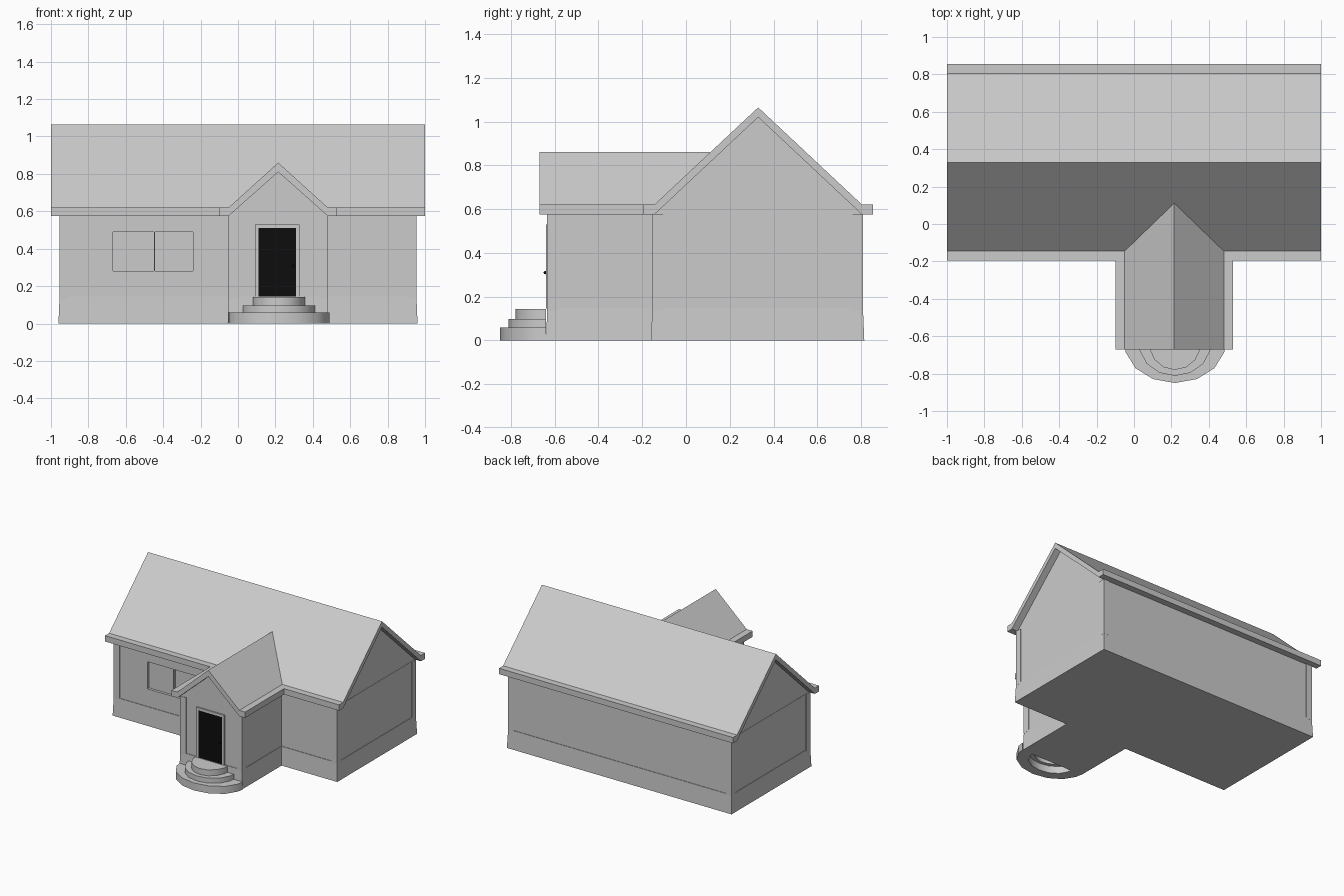
import bpy, bmesh, math
from mathutils import Vector

if "Cube" in bpy.data.objects:
    bpy.data.objects.remove(bpy.data.objects["Cube"])


def material(name, value):
    m = bpy.data.materials.new(name)
    m.use_nodes = True
    color = (value, value, value, 1)
    m.diffuse_color = color
    m.node_tree.nodes["Principled BSDF"].inputs["Base Color"].default_value = color
    return m


GREY = material("plaster grey", 0.6)
BLACK = material("door black", 0.004)


def finish(name, bm, mat=GREY):
    bmesh.ops.recalc_face_normals(bm, faces=bm.faces[:])
    mesh = bpy.data.meshes.new(name)
    bm.to_mesh(mesh)
    bm.free()
    mesh.materials.append(mat)
    obj = bpy.data.objects.new(name, mesh)
    bpy.context.collection.objects.link(obj)
    return obj


def prism(name, profile, axis, start, end, mat=GREY):
    """Extrude a 2D profile along an axis from start to end."""
    place = {"x": lambda p, d: (d, p[0], p[1]),
             "y": lambda p, d: (p[0], d, p[1]),
             "z": lambda p, d: (p[0], p[1], d)}[axis]
    bm = bmesh.new()
    face = bm.faces.new([bm.verts.new(place(p, start)) for p in profile])
    ext = bmesh.ops.extrude_face_region(bm, geom=[face])
    verts = [v for v in ext["geom"] if isinstance(v, bmesh.types.BMVert)]
    bmesh.ops.translate(bm, verts=verts, vec=Vector(place((0, 0), end - start)))
    return finish(name, bm, mat)


def box(name, x, y, z, mat=GREY):
    rect = [(x[0], y[0]), (x[1], y[0]), (x[1], y[1]), (x[0], y[1])]
    return prism(name, rect, "z", z[0], z[1], mat)


def footprint(d):
    """T-shaped plan of house and porch, grown outwards by d."""
    return [(-0.95 - d, -0.15 - d), (-0.045 - d, -0.15 - d), (-0.045 - d, -0.63 - d),
            (0.475 + d, -0.63 - d), (0.475 + d, -0.15 - d), (0.95 + d, -0.15 - d),
            (0.95 + d, 0.805 + d), (-0.95 - d, 0.805 + d)]


EAVE, TOP, SKIRT = 0.575, 0.62, 0.145

# Walls with two recessed windows
walls = prism("walls", footprint(0), "z", 0.01, EAVE)
for x in ((-0.668, -0.45), (-0.444, -0.24)):
    cutter = box("window_cutter", x, (-0.3, -0.13), (0.28, 0.49))
    cutter.hide_render = True
    mod = walls.modifiers.new("window", "BOOLEAN")
    mod.operation, mod.solver, mod.object = "DIFFERENCE", "EXACT", cutter
    bpy.context.view_layer.objects.active = walls
    bpy.ops.object.modifier_apply(modifier=mod.name)
    bpy.data.objects.remove(cutter)

# Tapered foundation skirt
skirt = prism("foundation_skirt", footprint(0.01), "z", 0, SKIRT)
for v in skirt.data.vertices:
    if v.co.z > 0.1:
        i = v.index % 8
        v.co.x, v.co.y = min(footprint(0.004), key=lambda p: (Vector(p) - v.co.xy).length)

# Corner boards
corners = [(x, y) for x in (-0.93, 0.93) for y in (-0.13, 0.785)]
corners += [(-0.025, -0.61), (0.455, -0.61)]
for x, y in corners:
    box("corner_board", (x - 0.025, x + 0.025), (y - 0.025, y + 0.025), (SKIRT - 0.01, EAVE))


def roof_profile(mid, half, ridge, thick):
    """Gabled roof section with flat lips at the eaves."""
    right = [(half, EAVE), (half + 0.05, EAVE), (half + 0.05, TOP), (half, TOP)]
    left = [(-u, z) for u, z in reversed(right)]
    points = right + [(0, ridge)] + left + [(0, ridge - thick)]
    return [(mid + u, z) for u, z in points]


# Main roof and gable ends
prism("main_roof", roof_profile(0.33, 0.475, 1.065, 0.045), "x", -1, 1)
prism("main_gable", [(-0.145, EAVE), (0.805, EAVE), (0.33, 1.02)], "x", -0.948, 0.948)

# Porch roof and gable
prism("porch_roof", roof_profile(0.215, 0.265, 0.86, 0.05), "y", -0.67, 0.11)
prism("porch_gable", [(-0.05, EAVE), (0.48, EAVE), (0.215, 0.81)], "y", -0.632, 0)

# Door, frame and knob
box("door", (0.11, 0.31), (-0.638, -0.63), (SKIRT, 0.51), BLACK)
for x, z in (((0.09, 0.11), (SKIRT, 0.53)), ((0.31, 0.33), (SKIRT, 0.53)),
             ((0.11, 0.31), (0.51, 0.53))):
    box("door_frame", x, (-0.64, -0.63), z)
bm = bmesh.new()
bmesh.ops.create_uvsphere(bm, u_segments=10, v_segments=6, radius=0.008)
bmesh.ops.translate(bm, verts=bm.verts[:], vec=(0.295, -0.643, 0.31))
finish("door_knob", bm, BLACK)


# Rounded entrance steps, hollow beneath except for the top one
def step(name, rx, ry, z0, z1, hole):
    bm = bmesh.new()
    arc = [math.pi * (1 + i / 7) for i in range(8)]
    arc = [math.pi * 1.5 + math.tau / 14 * k for k in (-3.5, -3, -2, -1, 0, 1, 2, 3, 3.5)]

    def ring(scale, z):
        return [bm.verts.new((0.219 + rx * scale * math.cos(a),
                              -0.64 + ry * scale * math.sin(a), z)) for a in arc]

    loops = [ring(1, z0), ring(1, z1), ring(hole, z1), ring(hole, z0)]
    for a, b in zip(loops, loops[1:] + loops[:1]):
        for i in range(len(arc) - 1):
            bm.faces.new((a[i], a[i + 1], b[i + 1], b[i]))
    if hole < 0.5:
        bm.faces.new(loops[2])
    obj = finish(name, bm)
    bpy.ops.object.select_all(action="DESELECT")
    obj.select_set(True)
    bpy.context.view_layer.objects.active = obj
    bpy.ops.object.shade_smooth_by_angle(angle=math.radians(35))


step("lower_step", 0.27, 0.21, 0, 0.058, 0.66)
step("middle_step", 0.193, 0.172, 0.055, 0.097, 0.66)
step("upper_step", 0.138, 0.14, 0.095, 0.143, 0.3)
